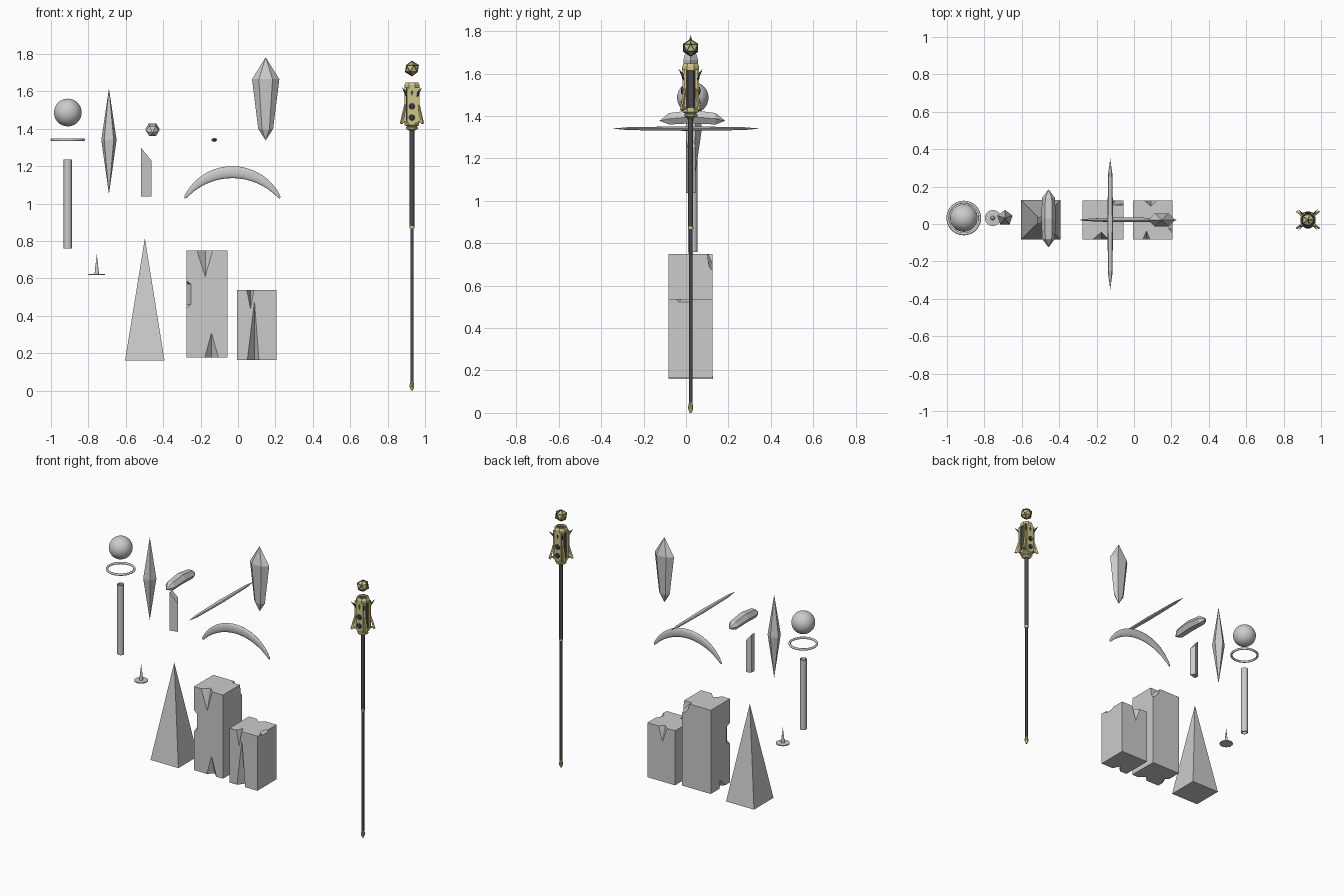
import bpy, bmesh, math
from mathutils import Vector, Matrix

if "Cube" in bpy.data.objects:
    bpy.data.objects.remove(bpy.data.objects["Cube"])

Y = 0.022  # common depth line of the set


def material(name, rgb):
    m = bpy.data.materials.new(name)
    m.diffuse_color = (*rgb, 1)
    m.use_nodes = True
    m.node_tree.nodes["Principled BSDF"].inputs["Base Color"].default_value = m.diffuse_color
    return m


GOLD = material("brass", (0.62, 0.56, 0.24))
DARK = material("dark_metal", (0.07, 0.07, 0.08))


def finish(name, bm, mat=None, smooth=False):
    bmesh.ops.recalc_face_normals(bm, faces=bm.faces)
    me = bpy.data.meshes.new(name)
    bm.to_mesh(me)
    bm.free()
    ob = bpy.data.objects.new(name, me)
    bpy.context.collection.objects.link(ob)
    if mat:
        me.materials.append(mat)
    if smooth:
        bpy.ops.object.select_all(action='DESELECT')
        ob.select_set(True)
        bpy.context.view_layer.objects.active = ob
        bpy.ops.object.shade_smooth_by_angle(angle=math.radians(40))
    return ob


def hull(name, pts, mat=None):
    bm = bmesh.new()
    for p in pts:
        bm.verts.new(p)
    bmesh.ops.convex_hull(bm, input=bm.verts)
    bmesh.ops.dissolve_limit(bm, angle_limit=0.01, verts=bm.verts, edges=bm.edges)
    return finish(name, bm, mat)


def box_pts(x0, x1, y0, y1, z0, z1):
    return [(x, y, z) for x in (x0, x1) for y in (y0, y1) for z in (z0, z1)]


def lathe(name, profile, n, loc=(0, 0, 0), scale=(1, 1), phase=0, rot=None,
          mat=None, smooth=False, bend=None, loop=False):
    """Rings of n points along z from (radius, z) pairs; radius 0 is a tip."""
    bm = bmesh.new()
    M = Matrix.Translation(loc) @ (rot or Matrix())
    rings = []
    for r, z in profile:
        ring = []
        for i in range(n if r > 0 else 1):
            a = phase + math.tau * i / n
            p = Vector((r * scale[0] * math.cos(a), r * scale[1] * math.sin(a), z))
            ring.append(bm.verts.new(M @ (bend(p) if bend else p)))
        rings.append(ring)
    pairs = list(zip(rings, rings[1:])) + ([(rings[-1], rings[0])] if loop else [])
    for a, b in pairs:
        for i in range(n):
            j = (i + 1) % n
            quad = [a[i % len(a)], a[j % len(a)], b[j % len(b)], b[i % len(b)]]
            bm.faces.new(list(dict.fromkeys(quad)))
    if not loop:
        for ring in (rings[0], rings[-1]):
            if len(ring) > 2:
                bm.faces.new(ring)
    return finish(name, bm, mat, smooth)


def chipped_block(name, bounds, chips):
    ob = hull(name, box_pts(*bounds))
    for pts in chips:
        cut = hull("chip_cutter", pts)
        cut.hide_render = True
        mod = ob.modifiers.new("chip", 'BOOLEAN')
        mod.operation, mod.solver, mod.object = 'DIFFERENCE', 'EXACT', cut
        bpy.context.view_layer.objects.active = ob
        bpy.ops.object.modifier_apply(modifier=mod.name)
        bpy.data.objects.remove(cut)


def crack(x0, x1, xm, face, depth, edge, tip):
    """V crack on a y face, widest at the z edge and closing at tip."""
    s = 0.01 if depth > 0 else -0.01
    e = 0.01 if edge > tip else -0.01
    return [(x, face - d * s, z) for x in (x0, x1) for d in (0, 1) for z in (edge, edge + e)] + \
           [(xm, face, tip), (xm, face - s, tip), (xm, face + depth, edge), (xm, face + depth, edge + e)]


# Sphere, ring, tube and tack
lathe("sphere", [(0.074 * math.sin(math.pi * i / 20), -0.074 * math.cos(math.pi * i / 20))
                 if 0 < i < 20 else (0, 0.074 if i else -0.074) for i in range(21)],
      40, (-0.91, Y + 0.01, 1.487), smooth=True)
lathe("ring", [(0.085 + 0.0075 * math.cos(math.tau * i / 10), 0.0075 * math.sin(math.tau * i / 10))
               for i in range(10)], 48, (-0.91, Y + 0.01, 1.341), smooth=True, loop=True)
lathe("tube", [(0.022, 0.76), (0.022, 1.237), (0.017, 1.237), (0.017, 0.76)], 24,
      (-0.91, Y + 0.01, 0), smooth=True, loop=True)
lathe("tack", [(0.043, 0.617), (0.043, 0.623), (0.012, 0.624), (0.008, 0.66), (0, 0.73)],
      20, (-0.755, Y + 0.01, 0), smooth=True)

# Pointed crystals
lathe("double_spike", [(0, 1.05), (0.043, 1.34), (0, 1.617)], 5, (-0.69, Y + 0.01, 0),
      phase=math.pi / 2)
to_y = Matrix.Rotation(math.radians(-90), 4, 'X')
lathe("hex_crystal", [(0, -0.155), (0.034, -0.11), (0.039, 0.0), (0.034, 0.11), (0, 0.155)], 6,
      (-0.457, 0.03, 1.385), (1, 0.92), rot=to_y,
      bend=lambda p: Vector((p.x, p.y - 0.012 + 0.8 * p.z * p.z, p.z)))
lathe("spindle", [(0, -0.35), (0.011, -0.27), (0.016, 0.0), (0.011, 0.27), (0, 0.35)], 8,
      (-0.127, 0, 1.341), (1, 0.65), rot=to_y)
lathe("large_crystal", [(0, 1.338), (0.04, 1.40), (0.073, 1.665), (0, 1.783)], 6,
      (0.148, Y, 0), (1, 0.55))
hull("shard", [(-0.518, 0.0, 1.037), (-0.463, 0.012, 1.037), (-0.485, 0.045, 1.037),
               (-0.518, 0.0, 1.298), (-0.463, 0.012, 1.23), (-0.485, 0.045, 1.255),
               (-0.518, 0.03, 1.037), (-0.518, 0.03, 1.298)])

# Curved horn
R, HALF = 0.302, math.radians(56)


def arc(p):
    a = p.z * HALF
    return Vector(((R + p.x) * math.sin(a), p.y, (R + p.x) * math.cos(a)))


ts = [-1 + i / 14 for i in range(29)]
lathe("curved_horn", [(0, -1.03)] + [(0.032 * (1 - 0.75 * t * t), t) for t in ts] + [(0, 1.03)],
      16, (-0.03, Y, 0.866), (1, 0.38), bend=arc, smooth=True)

# Pyramid and chipped blocks
hull("pyramid", [(x, y, 0.16) for x in (-0.604, -0.393) for y in (-0.083, 0.128)]
     + [(-0.498, Y, 0.815)])
F, B = -0.083, 0.125
chipped_block("tall_block", (-0.275, -0.056, F, B, 0.178, 0.75), [
    crack(-0.22, -0.136, -0.175, F, 0.04, 0.75, 0.61),
    crack(-0.177, -0.105, -0.142, F, 0.035, 0.178, 0.31),
    [(-0.285, F - 0.01, z) for z in (0.43, 0.60)] + [(-0.246, F - 0.01, z) for z in (0.46, 0.57)]
    + [(-0.285, -0.03, z) for z in (0.46, 0.57)],
    [(-0.12, B + 0.01, 0.76), (-0.12, 0.1, 0.76), (-0.046, 0.1, 0.76), (-0.046, B + 0.01, 0.76),
     (-0.09, B + 0.01, 0.68), (-0.046, B + 0.01, 0.66), (-0.046, 0.11, 0.68)],
    [(-0.285, y, 0.168) for y in (-0.06, 0.04)] + [(-0.24, 0.0, 0.168), (-0.285, 0.03, 0.25)],
])
chipped_block("short_block", (-0.005, 0.205, F, B, 0.165, 0.538), [
    crack(0.047, 0.085, 0.067, F, 0.045, 0.538, 0.435),
    crack(0.05, 0.112, 0.088, F, 0.05, 0.165, 0.48),
    crack(0.055, 0.12, 0.09, B, -0.03, 0.538, 0.44),
    [(0.215, -0.07, 0.548), (0.215, 0.07, 0.548), (0.165, -0.01, 0.548),
     (0.215, -0.04, 0.518), (0.215, 0.02, 0.518)],
])

# Staff rods and fittings
X = 0.93
C = (X, Y, 0)
lathe("staff_tip", [(0.005, 0), (0.012, 0.018), (0.012, 0.032), (0.008, 0.052)], 10, C, mat=GOLD)
lathe("lower_rod", [(0.0085, 0.045), (0.0085, 0.875)], 14, C, mat=DARK, smooth=True)
lathe("rod_ring", [(0.013, 0.868), (0.013, 0.88)], 14, C, mat=GOLD, smooth=True)
lathe("upper_rod", [(0.0125, 0.88), (0.0125, 1.41)], 14, C, mat=DARK, smooth=True)

# Staff head
E = math.pi / 8
lathe("head_core", [(0.035, 1.42), (0.035, 1.625), (0.02, 1.625), (0.02, 1.64)], 8, C,
      phase=E, mat=DARK)
lathe("head_base", [(0.017, 1.39), (0.034, 1.40), (0.034, 1.408), (0.026, 1.412),
                    (0.042, 1.42), (0.042, 1.438)], 8, C, phase=E, mat=GOLD)
lathe("head_rim", [(0.043, 1.615), (0.043, 1.635), (0.036, 1.648), (0.028, 1.648), (0.028, 1.615)],
      8, C, phase=E, mat=GOLD, loop=True)
for s, side in ((-1, "front"), (1, "back")):
    ys = sorted((Y + s * 0.028, Y + s * 0.039))
    hull(side + "_plate", box_pts(X - 0.027, X + 0.027, *ys, 1.43, 1.62), GOLD)
    for k, z in enumerate((1.46, 1.52)):
        lathe(f"{side}_socket_{k}", [(0.018, -0.004), (0.018, 0.004), (0.011, 0.004), (0.009, 0.007)],
              16, (X, Y + s * 0.039, z), rot=Matrix.Rotation(-s * math.pi / 2, 4, 'X'), mat=DARK)
    hull(side + "_slot", [(X + dx, y, z) for y in (Y + s * 0.036, Y + s * 0.041)
                          for dx, z in ((0, 1.575), (-0.008, 1.595), (0.008, 1.595), (0, 1.608))], DARK)
    # Corner strips, flared legs and spikes on each diagonal
    for q in (-1, 1):
        tag = f"{side}_{'left' if q < 0 else 'right'}"
        cx, cy = X + q * 0.034, Y + s * 0.026
        hull(tag + "_strip", box_pts(cx - 0.006, cx + 0.006, cy - 0.006, cy + 0.006, 1.43, 1.62), GOLD)
        u = Vector((q * 0.8, s * 0.6, 0))
        w = Vector((-u.y, u.x, 0)) * 0.005
        O = Vector(C)
        hull(tag + "_leg", [O + u * r + w * k + Vector((0, 0, z)) for k in (-1, 1)
                            for r, z in ((0.04, 1.53), (0.046, 1.535), (0.077, 1.43), (0.064, 1.425))], GOLD)
        hull(tag + "_leg_brace", [O + u * r + w * k * 0.8 + Vector((0, 0, z)) for k in (-1, 1)
                                  for r, z in ((0.03, 1.435), (0.03, 1.445), (0.07, 1.44), (0.07, 1.432))], GOLD)
        v = Vector((q * 0.68, s * 0.73, 0))
        w = Vector((-v.y, v.x, 0)) * 0.006
        hull(tag + "_spike", [O + v * 0.036 + w * k + Vector((0, 0, z)) for k in (-1, 1)
                              for z in (1.56, 1.59)] + [O + v * 0.078 + Vector((0, 0, 1.622))], DARK)

# Floating faceted gem with dark frame edges
bm = bmesh.new()
bmesh.ops.create_icosphere(bm, subdivisions=1, radius=0.042,
                           matrix=Matrix.Translation((X, Y, 1.722)))
faces = bm.faces[:]
frame = bmesh.ops.inset_individual(bm, faces=faces, thickness=0.0045, depth=-0.003)["faces"]
for f in frame:
    f.material_index = 1
gem = finish("floating_gem", bm, GOLD)
gem.data.materials.append(DARK)
